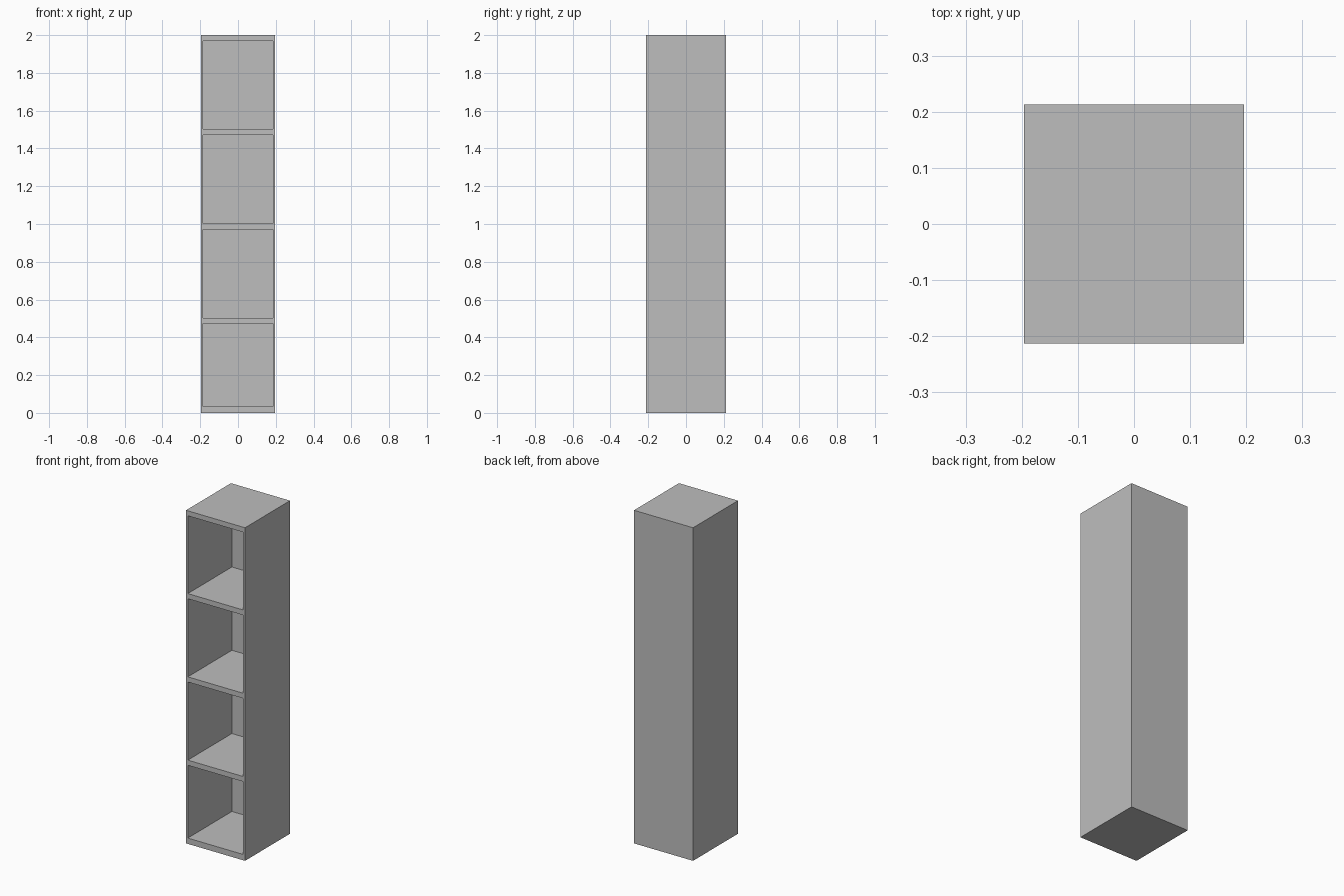
import bpy

cube = bpy.data.objects.get("Cube")
if cube:
    bpy.data.objects.remove(cube, do_unlink=True)

# Overall half sizes, height and panel thicknesses
HX, HY, HEIGHT = 0.196, 0.213, 2.0
SIDE, BOARD, BASE, BACK = 0.012, 0.03, 0.035, 0.008
INNER = HX - SIDE

grey = bpy.data.materials.new("plain_grey")
grey.use_nodes = True
colour = (0.515, 0.515, 0.515, 1)
grey.diffuse_color = colour
grey.node_tree.nodes["Principled BSDF"].inputs["Base Color"].default_value = colour


def panel(name, low, high):
    """Flat board spanning two opposite corners."""
    bpy.ops.mesh.primitive_cube_add(size=1)
    obj = bpy.context.object
    obj.name = name
    obj.location = [(a + b) / 2 for a, b in zip(low, high)]
    obj.scale = [b - a for a, b in zip(low, high)]
    bpy.ops.object.transform_apply(location=True, rotation=False, scale=True)
    obj.data.materials.append(grey)
    return obj


# Side walls, full height
panel("right_side", (-HX, -HY, 0), (-INNER, HY, HEIGHT))
panel("left_side", (INNER, -HY, 0), (HX, HY, HEIGHT))

# Thin back board between the sides
panel("back_panel", (-INNER, HY - BACK, 0), (INNER, HY, HEIGHT))

# Base, three shelves and top, flush with the front
boards = [("base_board", 0, BASE)]
boards += [(f"shelf_{i}", i / 2 - 0.028, i / 2 + 0.003) for i in (1, 2, 3)]
boards += [("top_board", HEIGHT - BOARD, HEIGHT)]
for name, bottom, top in boards:
    panel(name, (-INNER, -HY, bottom), (INNER, HY - BACK, top))
